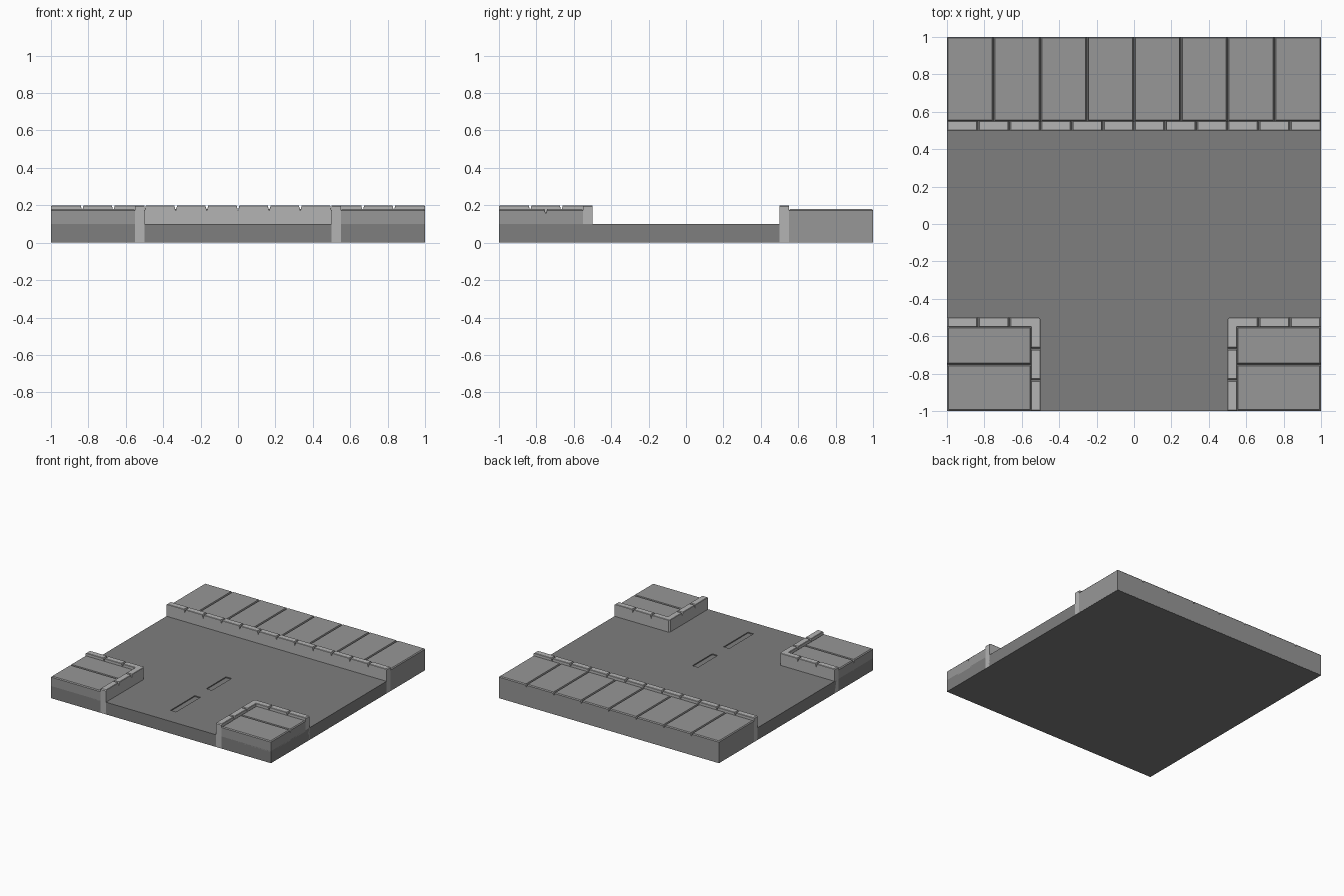
import bpy, bmesh

if "Cube" in bpy.data.objects:
    bpy.data.objects.remove(bpy.data.objects["Cube"])

B = 0.007   # end chamfer
G = 0.008   # half width of a joint groove
E = 0.001   # outer faces stand just proud of the road slab


def grey(name, v):
    m = bpy.data.materials.new(name)
    m.diffuse_color = (v, v, v, 1)
    m.use_nodes = True
    m.node_tree.nodes["Principled BSDF"].inputs["Base Color"].default_value = m.diffuse_color
    return m


ASPHALT = grey("asphalt", 0.21)
PAVING = grey("paving", 0.31)
KERB = grey("kerbstone", 0.457)


def finish(name, bm, mat, mirror=False):
    bmesh.ops.remove_doubles(bm, verts=bm.verts, dist=1e-5)
    bmesh.ops.recalc_face_normals(bm, faces=bm.faces)
    me = bpy.data.meshes.new(name)
    bm.to_mesh(me)
    bm.free()
    me.materials.append(mat)
    ob = bpy.data.objects.new(name, me)
    bpy.context.collection.objects.link(ob)
    if mirror:
        ob.modifiers.new("mirror", 'MIRROR').use_axis[0] = True
    return ob


def box(name, x0, x1, y0, y1, z0, z1):
    bm = bmesh.new()
    for v in bmesh.ops.create_cube(bm, size=1)["verts"]:
        v.co = (x1 if v.co.x > 0 else x0, y1 if v.co.y > 0 else y0,
                z1 if v.co.z > 0 else z0)
    return finish(name, bm, ASPHALT)


def strip(name, mat, s0, s1, width, z0, top, side, joints, depth, place,
          extra=(), mirror=False):
    """Chamfered slab with V grooves at the joints; place(s, d) gives (x, y)."""
    stations = [(s0, top - B), (s0 + B, top), (s1 - B, top), (s1, top - B)]
    stations += [(s, top) for s in extra]
    for j in joints:
        stations += [(j - G, top), (j, top - depth), (j + G, top)]
    stations.sort()
    across = [(0, side), (side, 0), (width - side, 0), (width, side),
              (width, None), (0, None)]
    bm = bmesh.new()
    rings = []
    for s, z in stations:
        ring = []
        for d, drop in across:
            h = z0 if drop is None else min(z, top - drop)
            ring.append(bm.verts.new((*place(s, d), h)))
        rings.append(ring)
    for a, b in zip(rings, rings[1:]):
        for i in range(6):
            k = (i + 1) % 6
            bm.faces.new((a[i], a[k], b[k], b[i]))
    bm.faces.new(rings[0])
    bm.faces.new(rings[-1])
    return finish(name, bm, mat, mirror)


# road slab with two shallow recessed lane dashes
road = box("road", -1, 1, -1, 1, 0, 0.1)
for i, (y0, y1) in enumerate([(-0.375, -0.12), (-0.84, -0.525)]):
    cutter = box(f"lane_dash_cutter_{i}", -0.025, 0.025, y0, y1, 0.092, 0.15)
    cutter.hide_render = True
    cutter.hide_viewport = True
    cut = road.modifiers.new("lane_dash", 'BOOLEAN')
    cut.operation = 'DIFFERENCE'
    cut.solver = 'EXACT'
    cut.object = cutter

# straight pavement and kerb along the back
strip("back_pavement", PAVING, -E, 2 + E, 0.45 + E, E, 0.18, 0.007,
      [i * 0.25 for i in range(1, 8)], 0.025, lambda s, d: (-1 + s, 0.55 + d))
strip("back_kerb", KERB, -E, 2 + E, 0.05, E, 0.2, 0.003,
      [i / 6 for i in range(1, 12)], 0.03, lambda s, d: (-1 + s, 0.5 + d))

# front corner pavements, mirrored left to right
strip("corner_pavement", PAVING, 0, 0.45, 0.45, 0.09, 0.18, 0.007, [0.25], 0.025,
      lambda s, d: (-1 + d, -1 + s), mirror=True)


# L-shaped kerb: runs along x, turns the corner, then runs to the front
def corner_path(s, d):
    if s < 0.5:
        return min(-1 + s, -0.5 - d), -0.5 - d
    return -0.5 - d, min(-s, -0.5 - d)


strip("corner_kerb", KERB, 0, 1 + E, 0.05, E, 0.2, 0.003,
      [1 / 6, 1 / 3, 2 / 3, 5 / 6], 0.03,
      corner_path, extra=(0.44, 0.49, 0.51, 0.56), mirror=True)
